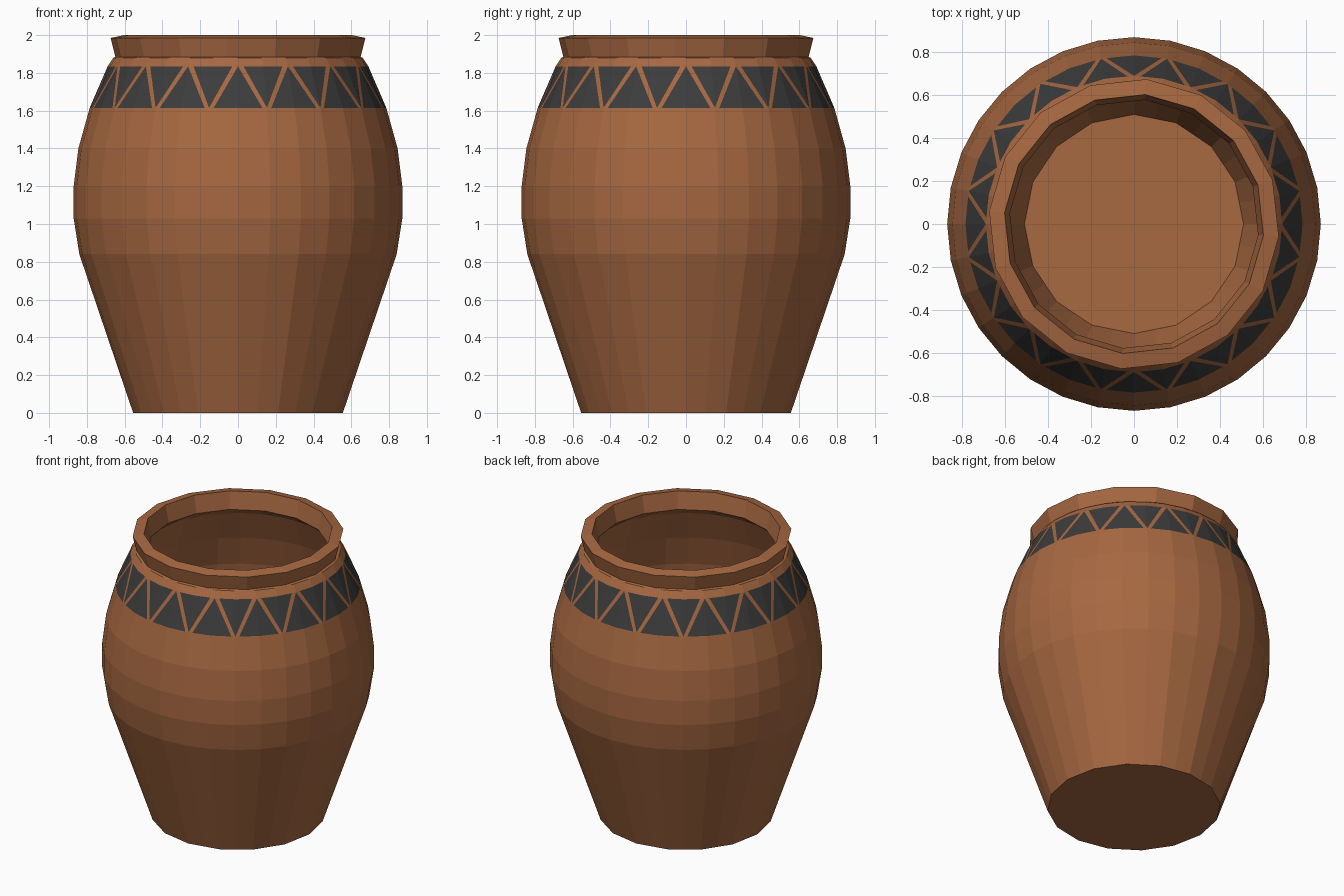
import bpy, bmesh, math

if "Cube" in bpy.data.objects:
    bpy.data.objects.remove(bpy.data.objects["Cube"])

N = 32                      # sides at the belly
STEP = 2 * math.pi / N


def material(name, rgb):
    m = bpy.data.materials.new(name)
    m.diffuse_color = (*rgb, 1)
    m.use_nodes = True
    m.node_tree.nodes["Principled BSDF"].inputs["Base Color"].default_value = m.diffuse_color
    return m


clay = material("terracotta", (0.385, 0.138, 0.053))
paint = material("charcoal paint", (0.045, 0.045, 0.045))

bm = bmesh.new()


def ring(r, z, coarse=False, turn=0.0):
    """Ring of N points; a coarse ring is a 16-gon with mid-edge points."""
    pts = []
    for i in range(N):
        k = r * math.cos(STEP) if coarse and i % 2 else r
        a = i * STEP + turn
        pts.append(bm.verts.new((k * math.cos(a), k * math.sin(a), z)))
    return pts


def bridge(a, b):
    for i in range(N):
        j = (i + 1) % N
        bm.faces.new((a[i], a[j], b[j], b[i]))


def loft(rings):
    for a, b in zip(rings, rings[1:]):
        bridge(a, b)


# Outer wall below the painted band
base = ring(0.555, 0, True)
lower = [base, ring(0.84, 0.84), ring(0.87, 1.03), ring(0.87, 1.2),
         ring(0.845, 1.4), ring(0.785, 1.615)]
loft(lower)
bm.faces.new(list(reversed(base)))

# Shoulder, flared rim, and hollow inside
t = math.radians(-5)
band_top = ring(0.69, 1.835)
upper = [band_top, ring(0.66, 1.88), ring(0.652, 1.885, True, t),
         ring(0.677, 1.985, True, t), ring(0.605, 2.0, True, t),
         ring(0.58, 1.88, True, t), ring(0.63, 1.83), ring(0.72, 1.615),
         ring(0.785, 1.4), ring(0.81, 1.2), ring(0.81, 1.03),
         ring(0.78, 0.84), ring(0.51, 0.06, True)]
loft(upper)
bm.faces.new(upper[-1])

# Painted band: each facet is cut into half triangles and a diagonal clay gap
band_bottom = lower[-1]
for i in range(N):
    j = (i + 1) % N
    e, o = (i, j) if i % 2 == 0 else (j, i)
    a0, a1, b0, b1 = band_bottom[e], band_bottom[o], band_top[e], band_top[o]
    p = bm.verts.new(a0.co.lerp(a1.co, 0.84))
    q = bm.verts.new(b0.co.lerp(b1.co, 0.22))
    for loop, dark in (((a0, p, b0), 1), ((p, a1, q, b0), 0), ((a1, b1, q), 1)):
        f = bm.faces.new(loop if e == i else loop[::-1])
        f.material_index = dark

me = bpy.data.meshes.new("pot")
bm.to_mesh(me)
bm.free()
me.materials.append(clay)
me.materials.append(paint)
bpy.context.collection.objects.link(bpy.data.objects.new("clay_pot", me))
